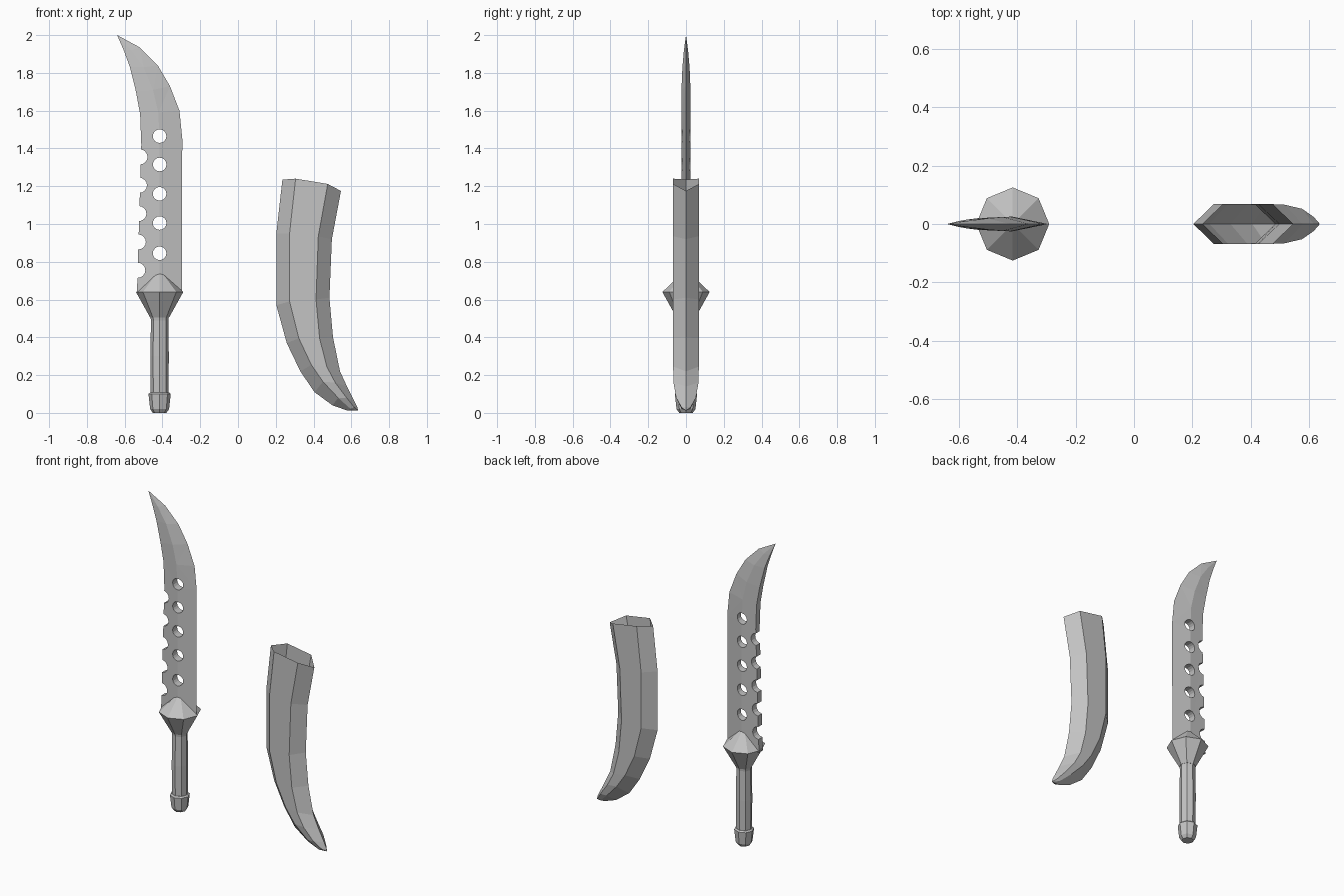
import bpy, bmesh, math
from mathutils import Matrix, Vector

cube = bpy.data.objects.get("Cube")
if cube:
    bpy.data.objects.remove(cube, do_unlink=True)

grey = bpy.data.materials.new("plain grey")
grey.use_nodes = True
grey.diffuse_color = (0.55, 0.55, 0.55, 1)
grey.node_tree.nodes["Principled BSDF"].inputs["Base Color"].default_value = (0.55, 0.55, 0.55, 1)

KNIFE_X = -0.415


def finish(name, bm):
    bmesh.ops.recalc_face_normals(bm, faces=bm.faces[:])
    mesh = bpy.data.meshes.new(name)
    bm.to_mesh(mesh)
    bm.free()
    mesh.materials.append(grey)
    obj = bpy.data.objects.new(name, mesh)
    bpy.context.collection.objects.link(obj)
    return obj


def loft(bm, sections, cap_start=True, cap_end=True):
    """Join closed cross-sections with quads; a one-point section makes a tip."""
    rings = [[bm.verts.new(p) for p in s] for s in sections]
    for a, b in zip(rings, rings[1:]):
        n = max(len(a), len(b))
        for i in range(n):
            j = (i + 1) % n
            if len(a) == 1:
                bm.faces.new((a[0], b[j], b[i]))
            elif len(b) == 1:
                bm.faces.new((a[i], a[j], b[0]))
            else:
                bm.faces.new((a[i], a[j], b[j], b[i]))
    if cap_start and len(rings[0]) > 2:
        bm.faces.new(rings[0])
    if cap_end and len(rings[-1]) > 2:
        bm.faces.new(rings[-1])


def ring(r, z, sides=8):
    if r == 0:
        return [(KNIFE_X, 0, z)]
    return [(KNIFE_X + r * math.cos(2 * math.pi * i / sides),
             r * math.sin(2 * math.pi * i / sides), z) for i in range(sides)]


def turned(name, profile):
    bm = bmesh.new()
    loft(bm, [ring(r, z) for r, z in profile])
    return bm


# Blade: thick spine, centre ridge and sharp edge; each row is
# spine (x, z), ridge (x, z), edge (x, z), half thickness
blade_rows = [
    ((-0.535, 0.63), (-0.415, 0.63), (-0.297, 0.63), 0.025),
    ((-0.512, 1.42), (-0.415, 1.44), (-0.295, 1.45), 0.025),
    ((-0.518, 1.58), (-0.422, 1.59), (-0.310, 1.60), 0.025),
    ((-0.540, 1.70), (-0.450, 1.71), (-0.360, 1.73), 0.024),
    ((-0.572, 1.83), (-0.500, 1.83), (-0.425, 1.84), 0.019),
    ((-0.605, 1.92), (-0.565, 1.92), (-0.520, 1.935), 0.011),
]
sections = []
for (sx, sz), (mx, mz), (ex, ez), t in blade_rows:
    sections.append([(sx, -t * 0.8, sz), (mx, -t, mz), (ex, 0, ez),
                     (mx, t, mz), (sx, t * 0.8, sz)])
sections.append([(-0.64, 0, 2.0)])
bm = bmesh.new()
loft(bm, sections)
bmesh.ops.triangulate(bm, faces=bm.faces[:])
blade = finish("blade", bm)

# Round holes along the ridge and scalloped notches along the spine
bm = bmesh.new()
holes = [(KNIFE_X, z, 0.036) for z in (0.845, 1.005, 1.16, 1.315, 1.465)]
notches = [(-0.525 + 0.012 * (i - 2) / 4, 0.755 + 0.15 * i, 0.04) for i in range(5)]
for x, z, r in holes + notches:
    bmesh.ops.create_cone(bm, cap_ends=True, segments=16, radius1=r, radius2=r, depth=0.2,
                          matrix=Matrix.Translation((x, 0, z)) @ Matrix.Rotation(math.pi / 2, 4, 'X'))
cutter = finish("hole_cutter", bm)
cutter.hide_render = True
mod = blade.modifiers.new("holes", 'BOOLEAN')
mod.operation = 'DIFFERENCE'
mod.solver = 'EXACT'
mod.object = cutter
bpy.context.view_layer.objects.active = blade
bpy.ops.object.modifier_apply(modifier=mod.name)
bpy.data.objects.remove(cutter, do_unlink=True)

# Eight-sided guard
finish("guard", turned("guard", [(0.05, 0.505), (0.125, 0.64), (0, 0.76)]))

# Grip with shallow sunken panels
bm = turned("grip", [(0.05, 0.09), (0.052, 0.30), (0.049, 0.51)])
panels = [f for f in bm.faces if abs(f.normal.z) < 0.5 and len(f.verts) == 4]
bmesh.ops.recalc_face_normals(bm, faces=bm.faces[:])
bmesh.ops.inset_region(bm, faces=panels, thickness=0.02, depth=-0.003, use_even_offset=True)
finish("grip", bm)

# Pommel
finish("pommel", turned("pommel", [(0.036, 0.0), (0.05, 0.02), (0.059, 0.10), (0.05, 0.108)]))

# Curved hollow sheath with an open mouth; each row is
# outer edge, outer crease, inner crease, inner edge, half thickness
sheath_rows = [
    ((0.235, 1.235), (0.305, 1.240), (0.475, 1.212), (0.545, 1.175), 0.068),
    ((0.203, 0.950), (0.273, 0.950), (0.425, 0.935), (0.497, 0.920), 0.068),
    ((0.203, 0.570), (0.273, 0.590), (0.413, 0.600), (0.484, 0.610), 0.068),
    ((0.258, 0.370), (0.322, 0.395), (0.432, 0.395), (0.503, 0.400), 0.068),
    ((0.330, 0.220), (0.388, 0.255), (0.470, 0.245), (0.540, 0.220), 0.068),
    ((0.405, 0.110), (0.450, 0.165), (0.515, 0.160), (0.577, 0.140), 0.066),
    ((0.500, 0.040), (0.530, 0.080), (0.575, 0.080), (0.615, 0.065), 0.052),
    ((0.580, 0.012), (0.595, 0.022), (0.615, 0.030), (0.632, 0.030), 0.024),
]
sections = []
for (ax, az), (bx, bz), (cx, cz), (dx, dz), t in sheath_rows:
    sections.append([(ax, 0, az), (bx, -t, bz), (cx, -t, cz),
                     (dx, 0, dz), (cx, t, cz), (bx, t, bz)])
sections.append([(0.636, 0, 0.012)])
bm = bmesh.new()
loft(bm, sections, cap_start=False)
finish("sheath", bm)
